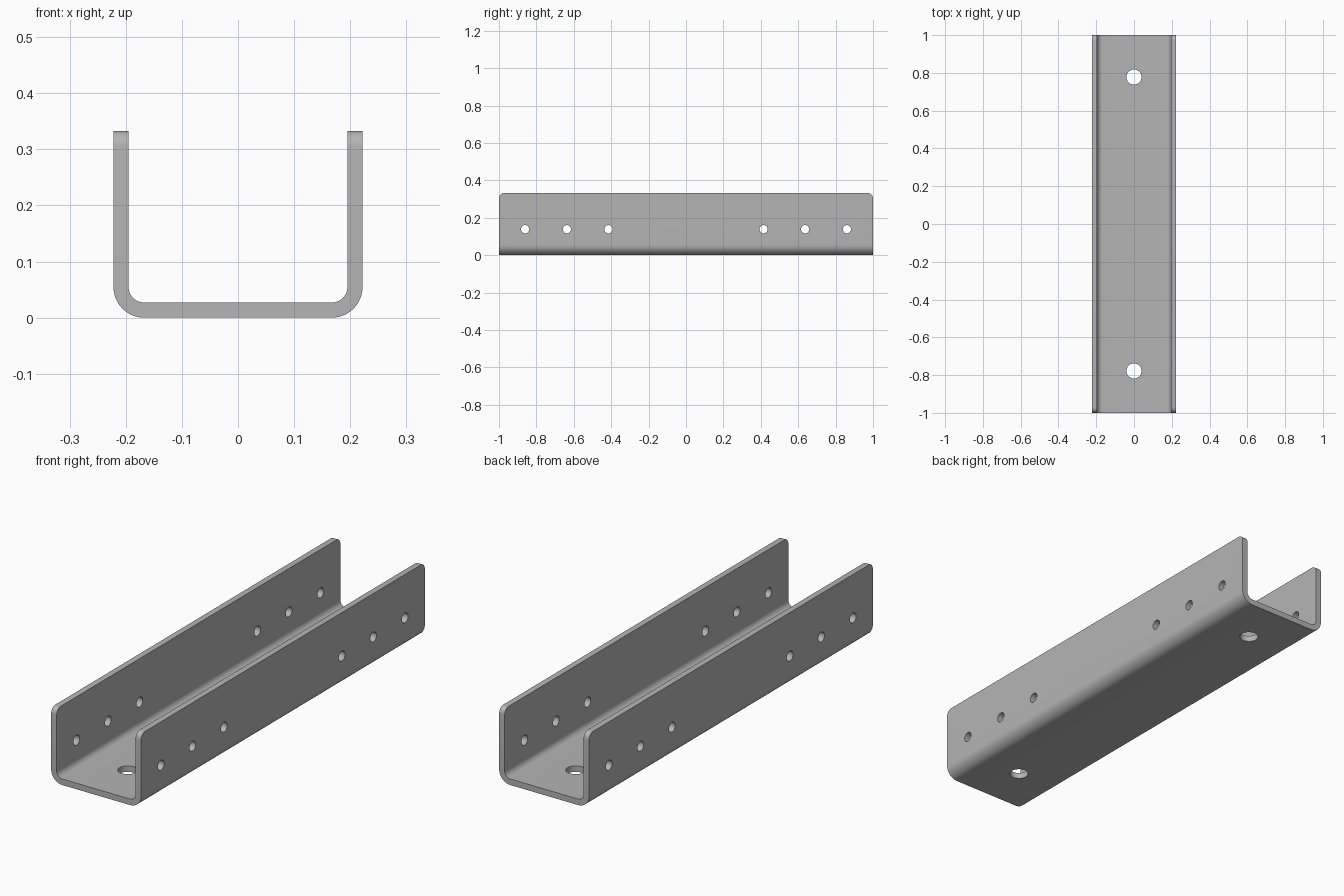
import bpy, bmesh, math
from mathutils import Matrix

cube = bpy.data.objects.get("Cube")
if cube:
    bpy.data.objects.remove(cube, do_unlink=True)

HALF_W, HEIGHT, HALF_L = 0.222, 0.333, 1.0
WALL, R_OUT, R_IN, R_TIP = 0.027, 0.055, 0.028, 0.028


def new_object(name, bm):
    mesh = bpy.data.meshes.new(name)
    bm.to_mesh(mesh)
    bm.free()
    obj = bpy.data.objects.new(name, mesh)
    bpy.context.collection.objects.link(obj)
    return obj


def bend(radius, cx, cz, steps=12):
    """Quarter arc from the bottom of a bend up to its right side."""
    angles = [math.pi / 2 * i / steps for i in range(steps + 1)]
    return [(cx + radius * math.sin(a), cz - radius * math.cos(a)) for a in angles]


# Steel colour
steel = bpy.data.materials.new("grey steel")
steel.use_nodes = True
colour = (0.46, 0.46, 0.46, 1)
steel.diffuse_color = colour
steel.node_tree.nodes["Principled BSDF"].inputs["Base Color"].default_value = colour

# Bent U section, mirrored from its right half
inner_w = HALF_W - WALL
outer = bend(R_OUT, HALF_W - R_OUT, R_OUT) + [(HALF_W, HEIGHT)]
inner = [(inner_w, HEIGHT)] + bend(R_IN, inner_w - R_IN, WALL + R_IN)[::-1]
half = outer + inner
section = half + [(-x, z) for x, z in reversed(half)]

# Channel extruded along its length
bm = bmesh.new()
face = bm.faces.new([bm.verts.new((x, -HALF_L, z)) for x, z in section])
swept = bmesh.ops.extrude_face_region(bm, geom=[face])["geom"]
bmesh.ops.translate(bm, vec=(0, 2 * HALF_L, 0),
                    verts=[v for v in swept if isinstance(v, bmesh.types.BMVert)])
bmesh.ops.recalc_face_normals(bm, faces=bm.faces)

# Rounded upper corners of the flanges
tips = [e for e in bm.edges
        if all(v.co.z > HEIGHT - 0.001 for v in e.verts)
        and abs(e.verts[0].co.y - e.verts[1].co.y) < 0.001]
bmesh.ops.bevel(bm, geom=tips, offset=R_TIP, offset_type='OFFSET',
                segments=8, profile=0.5, affect='EDGES')
channel = new_object("u_channel", bm)
channel.data.materials.append(steel)

# Cutters for the side bolt holes and the base holes
bm = bmesh.new()


def drill(radius, depth, matrix):
    bmesh.ops.create_cone(bm, cap_ends=True, segments=32, radius1=radius,
                          radius2=radius, depth=depth, matrix=matrix)


for side in (-1, 1):
    for y in (0.415, 0.637, 0.86):
        drill(0.022, 1, Matrix.Translation((0, side * y, 0.139))
              @ Matrix.Rotation(math.pi / 2, 4, 'Y'))
    drill(0.04, 0.08, Matrix.Translation((0, side * 0.778, WALL / 2)))
cutter = new_object("hole_cutter", bm)
cutter.data.materials.append(steel)
cutter.hide_render = True

# Cut the holes, then shade
cut = channel.modifiers.new("holes", 'BOOLEAN')
cut.operation = 'DIFFERENCE'
cut.solver = 'EXACT'
cut.object = cutter
bpy.ops.object.select_all(action='DESELECT')
bpy.context.view_layer.objects.active = channel
channel.select_set(True)
bpy.ops.object.modifier_apply(modifier=cut.name)
bpy.data.objects.remove(cutter, do_unlink=True)
bpy.ops.object.shade_smooth_by_angle(angle=math.radians(30))
